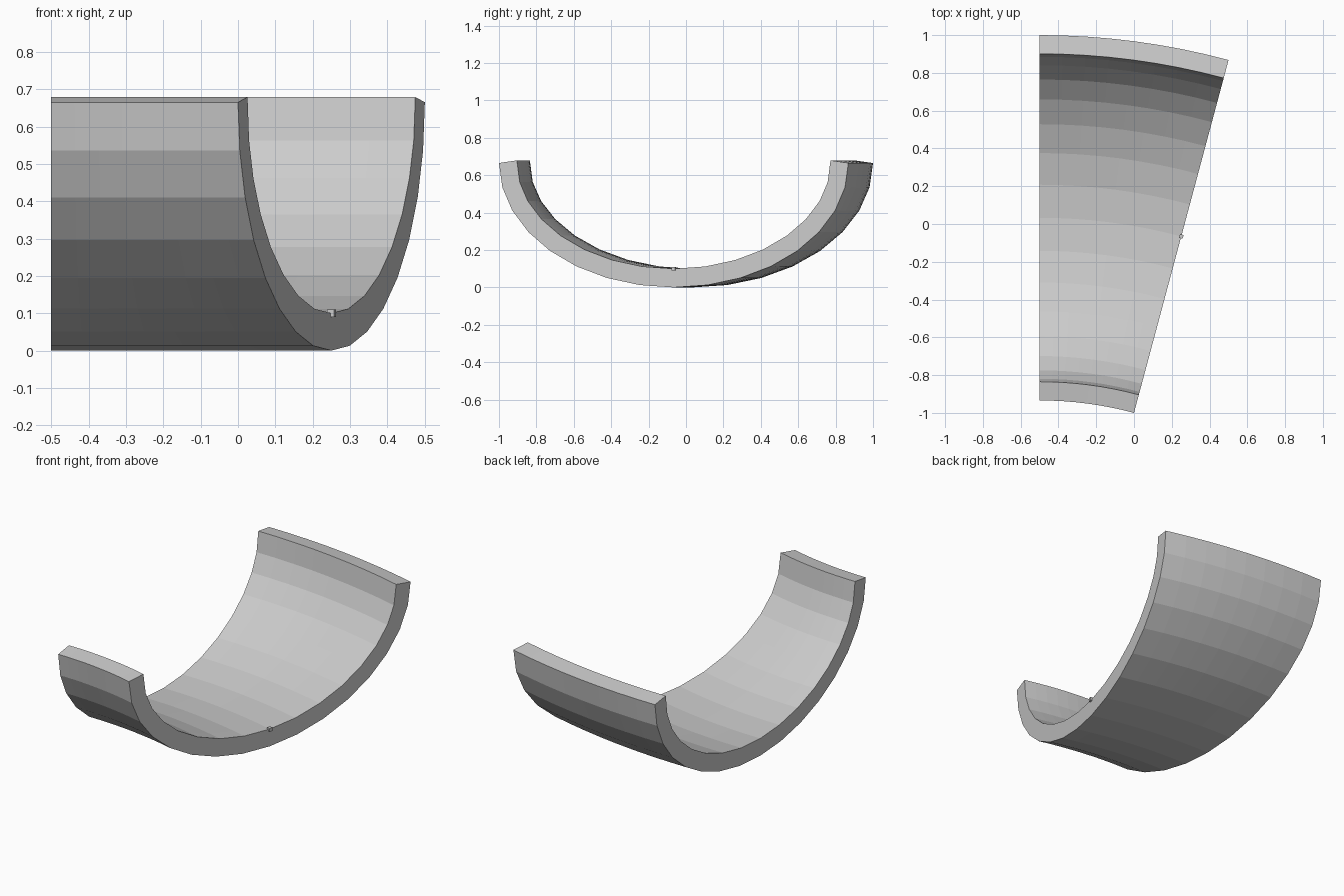
import bpy, bmesh
from math import sin, cos, radians
from mathutils import Vector

if "Cube" in bpy.data.objects:
    bpy.data.objects.remove(bpy.data.objects["Cube"])

R_OUT = 3.868                       # outer bend radius, inner one is half of it
R_MID = R_OUT * 0.75
HALF_W = R_OUT * 0.25
CENTRE = Vector((-0.5006, 1 - R_OUT, 0))
TURN, SEGS, SIDES = radians(15), 8, 16
DEPTH, WALL = 0.665, 0.1


def on_bend(w, z, a):
    r = R_MID + w
    return CENTRE + Vector((r * sin(a), r * cos(a), z))


# Half-ellipse outer profile, and the same profile offset inwards by the wall
outer = []
for i in range(SIDES + 1):
    t = radians(-90 + 180 * i / SIDES)
    outer.append(Vector((HALF_W * sin(t), DEPTH * (1 - cos(t)))))
inner = []
for i, p in enumerate(outer):
    edges = [(outer[j + 1] - outer[j]).normalized() for j in (i - 1, i) if 0 <= j < SIDES]
    d = sum(edges, Vector((0, 0))).normalized()
    inner.append(p + Vector((-d.y, d.x)) * WALL)

# Curved trough: loft the closed profile around the bend
bm = bmesh.new()
rings = [[bm.verts.new(on_bend(p.x, p.y, TURN * s / SEGS)) for p in outer + inner[::-1]]
         for s in range(SEGS + 1)]
n = len(rings[0])
for a, b in zip(rings, rings[1:]):
    for i in range(n):
        j = (i + 1) % n
        bm.faces.new((a[i], a[j], b[j], b[i]))
# End caps as quad strips
for ring in (rings[0], rings[-1]):
    for i in range(SIDES):
        bm.faces.new((ring[i], ring[i + 1], ring[n - 2 - i], ring[n - 1 - i]))
bmesh.ops.recalc_face_normals(bm, faces=bm.faces)
mesh = bpy.data.meshes.new("curved_trough")
bm.to_mesh(mesh)
bm.free()
bpy.context.collection.objects.link(bpy.data.objects.new("curved_trough", mesh))

# Tiny connector block at the floor of the exit end
bpy.ops.mesh.primitive_cube_add(size=0.02, location=on_bend(0, WALL, TURN), rotation=(0, 0, -TURN))
bpy.context.object.name = "end_connector"
